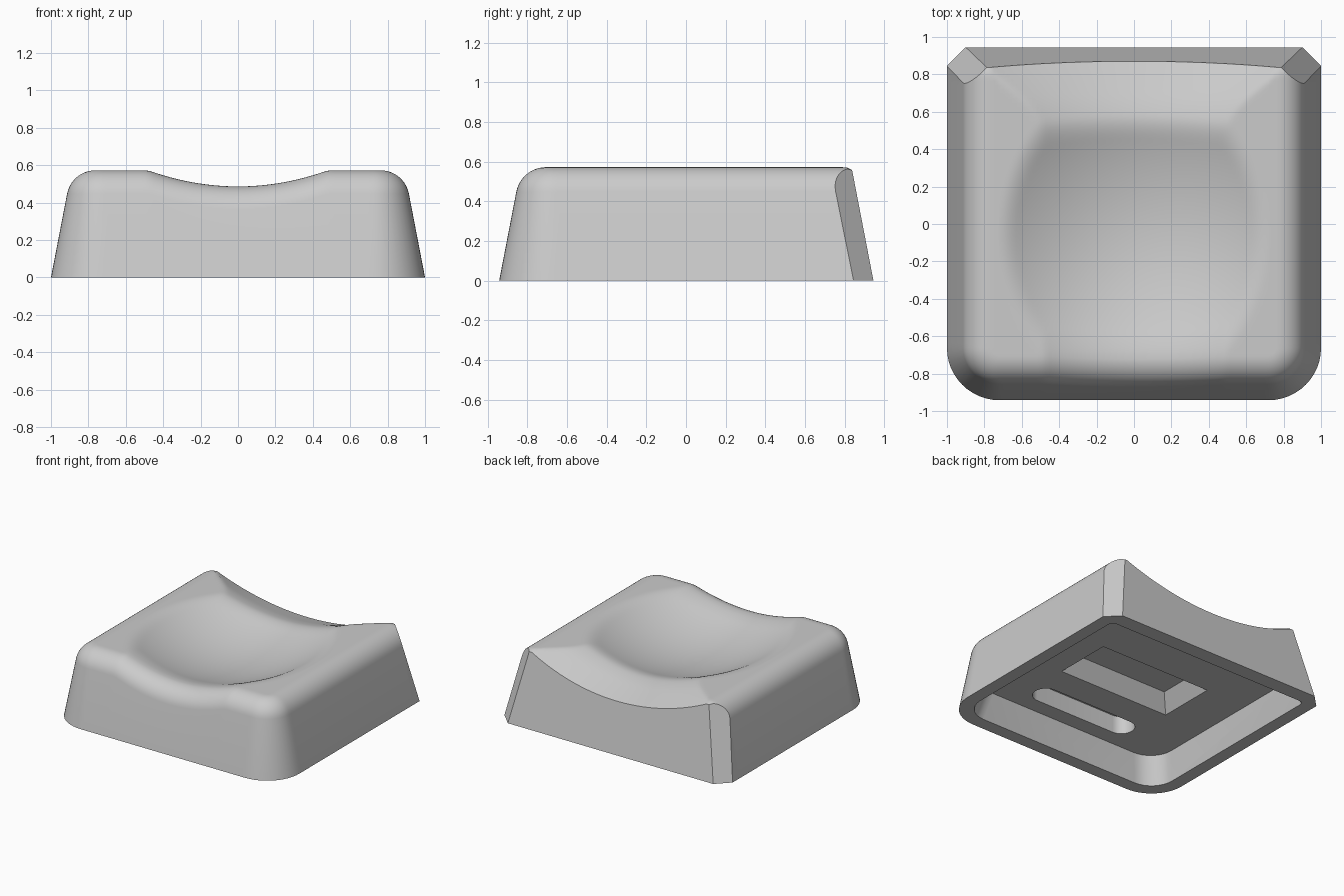
import bpy, bmesh, math

if "Cube" in bpy.data.objects:
    bpy.data.objects.remove(bpy.data.objects["Cube"])

TOP, TAPER, FILLET = 0.572, 0.193, 0.152  # rim height, wall lean, top edge radius
RAD = 0.28                                # front corner radius in plan

grey = bpy.data.materials.new("light_grey")
grey.diffuse_color = (0.6, 0.6, 0.6, 1)
grey.use_nodes = True
grey.node_tree.nodes["Principled BSDF"].inputs["Base Color"].default_value = grey.diffuse_color


def smin(a, b, k):
    """Smooth minimum, rounds the ridge where two surfaces meet."""
    h = max(k - abs(a - b), 0) / k
    return min(a, b) - h * h * k / 4


def top_height(x, y):
    """Flat rim, a shallow trough that falls and widens at the back, and a finger dish."""
    ramp = -smin(0, 0.57 - y, 0.12)
    trough = 0.487 - 0.33 * ramp + (0.369 - 0.37 * ramp) * x * x
    dish = TOP - 0.2 * (1 - (x / 0.68) ** 2 - ((y + 0.065) / 0.80) ** 2)
    return smin(smin(TOP, trough, 0.006), dish, 0.03)


def make_object(name, bm):
    bmesh.ops.recalc_face_normals(bm, faces=bm.faces)
    mesh = bpy.data.meshes.new(name)
    bm.to_mesh(mesh)
    bm.free()
    mesh.materials.append(grey)
    ob = bpy.data.objects.new(name, mesh)
    bpy.context.collection.objects.link(ob)
    return ob


# --- Outer body: U-shaped path of (centre, outward normal), open at the back
N, ARC, FRONT = 72, 12, 64
cx, cy, back = 1 - RAD, -0.942 + RAD, 1.05
half = [((cx, back + (cy - back) * i / N), (1, 0)) for i in range(N)]
for i in range(ARC + 1):
    a = -math.pi / 2 * i / ARC
    half.append(((cx, cy), (math.cos(a), math.sin(a))))
path = half + [((cx - 2 * cx * i / FRONT, cy), (0, -1)) for i in range(1, FRONT)]
path += [((-c[0], c[1]), (-n[0], n[1])) for c, n in reversed(half)]


def inset(p, d):
    (x, y), (nx, ny) = p
    return x + nx * (RAD - d), y + ny * (RAD - d)


bm = bmesh.new()
STEPS, REACH, W = 10, 0.82 * FILLET, 0.77
columns = []
for p in path:
    end = 0.22
    for _ in range(4):
        h = top_height(*inset(p, end))
        end = TAPER * h + REACH
    # wall foot, then a rounded shoulder as a rational curve
    ctrl = [(TAPER * (h - REACH), h - REACH), (TAPER * h, h), (end, h)]
    profile = [(0, 0)]
    for s in range(STEPS + 1):
        t = s / STEPS
        w = [(1 - t) ** 2, 2 * W * t * (1 - t), t * t]
        profile.append([sum(wi * c[k] for wi, c in zip(w, ctrl)) / sum(w) for k in (0, 1)])
    columns.append([bm.verts.new((*inset(p, d), z)) for d, z in profile])
for a, b in zip(columns, columns[1:]):
    for s in range(STEPS + 1):
        bm.faces.new((a[s], b[s], b[s + 1], a[s + 1]))
bm.faces.new([c[0] for c in columns])

# Dished top: grid spanning the inner edge of the shoulder
ring = [c[-1] for c in columns]
last = len(ring) - 1
diag = N + ARC // 2
K = last - 2 * diag
grid = []
for j in range(diag):
    row = [ring[j]]
    for k in range(1, K):
        x, y = ring[diag + k].co.x, ring[j].co.y
        row.append(bm.verts.new((x, y, top_height(x, y))))
    grid.append(row + [ring[last - j]])
grid.append(ring[diag:last - diag + 1])
for r0, r1 in zip(grid, grid[1:]):
    for k in range(K):
        bm.faces.new((r0[k], r0[k + 1], r1[k + 1], r1[k]))

# Flat back wall and the two flat back corners
for co, no in (((0, 0.945, 0), (0, 1, TAPER)),
               ((0.9, 0.945, 0), (1, 1, 0.395)),
               ((-0.9, 0.945, 0), (-1, 1, 0.395))):
    bmesh.ops.bisect_plane(bm, geom=bm.verts[:] + bm.edges[:] + bm.faces[:],
                           plane_co=co, plane_no=no, clear_outer=True)
    bmesh.ops.holes_fill(bm, edges=[e for e in bm.edges if e.is_boundary], sides=0)
body = make_object("keycap_body", bm)


# --- Underside recesses
def recess(name, x, y0, y1, r_front, r_back, z0, z1, lean):
    """Rounded tapered block from z0 to z1, narrowing by lean at the top."""
    bm = bmesh.new()
    loops = []
    for z, d in ((z0, 0), (z1, lean)):
        loop = []
        for sx, sy, start in ((1, 1, 0), (-1, 1, 90), (-1, -1, 180), (1, -1, 270)):
            r = r_back if sy > 0 else r_front
            px = sx * (x - d - r)
            py = y1 - d - r if sy > 0 else y0 + d + r
            n = 8 if r else 0
            for i in range(n + 1):
                a = math.radians(start + (90 * i / n if n else 0))
                loop.append(bm.verts.new((px + r * math.cos(a), py + r * math.sin(a), z)))
        loops.append(loop)
    lo, hi = loops
    bm.faces.new(lo)
    bm.faces.new(hi)
    for i in range(len(lo)):
        j = (i + 1) % len(lo)
        bm.faces.new((lo[i], lo[j], hi[j], hi[i]))
    ob = make_object(name, bm)
    ob.hide_render = True
    return ob


cutters = [
    recess("cavity_cutter", 0.902, -0.842, 0.83, 0.19, 0.04, -0.02, 0.21, 0.055),
    recess("pocket_cutter", 0.5, -0.24, 0.25, 0, 0, 0.19, 0.335, 0.095),
    recess("slot_cutter", 0.45, -0.66, -0.465, 0.096, 0.096, 0.19, 0.35, 0.0),
]
bpy.context.view_layer.objects.active = body
for c in cutters:
    m = body.modifiers.new(c.name, 'BOOLEAN')
    m.operation, m.solver, m.object = 'DIFFERENCE', 'EXACT', c
    bpy.ops.object.modifier_apply(modifier=m.name)
    bpy.data.objects.remove(c)

body.select_set(True)
bpy.ops.object.shade_smooth_by_angle(angle=math.radians(32))
